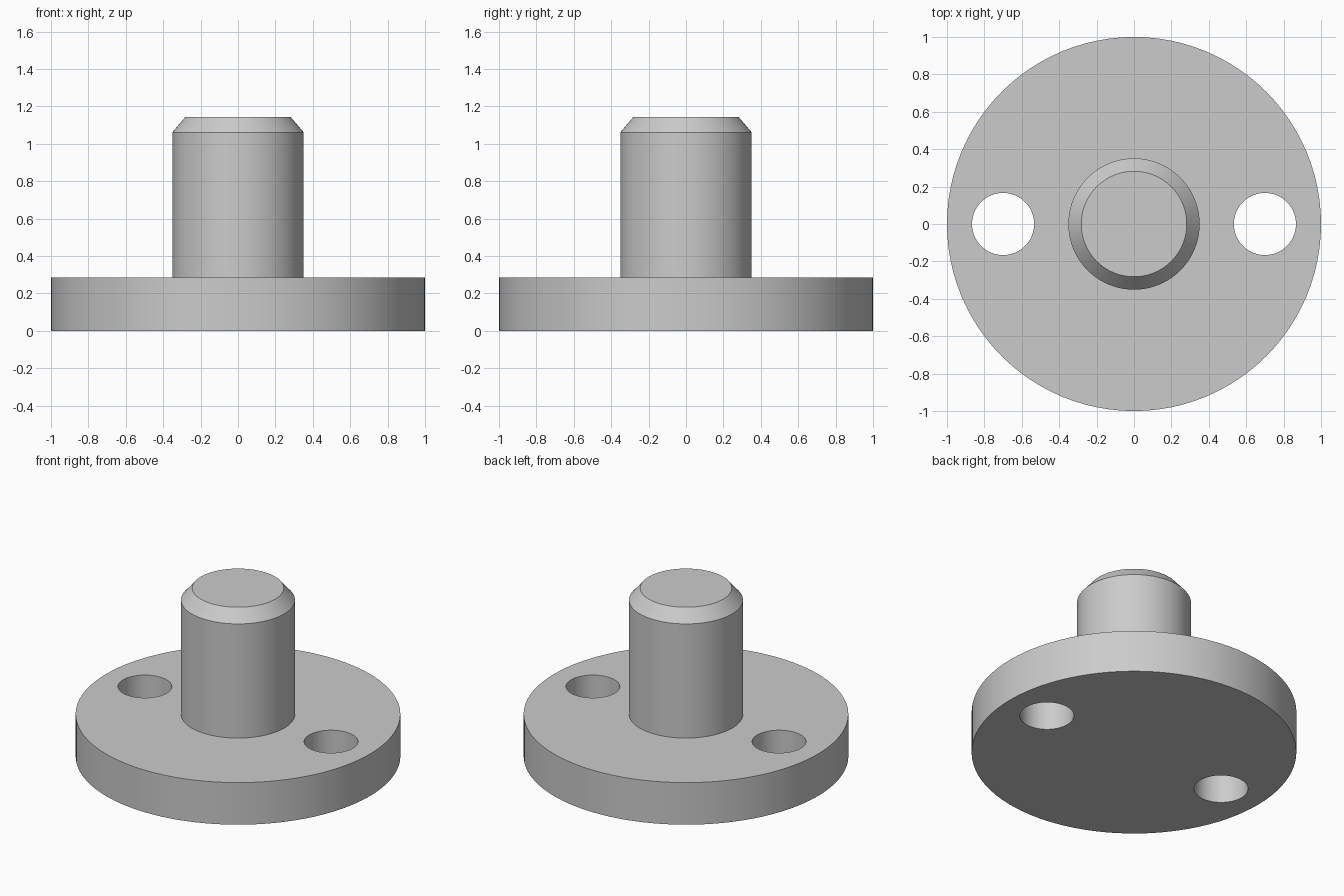
import bpy
import bmesh
from math import tau, radians
from mathutils import Vector

cube = bpy.data.objects.get("Cube")
if cube:
    bpy.data.objects.remove(cube, do_unlink=True)

SEGMENTS = 96
FLANGE_R, FLANGE_H = 1.0, 0.286
PIN_R, PIN_TOP_R = 0.351, 0.282
SHOULDER_Z, TOP_Z = 1.062, 1.143
HOLE_R, HOLE_X = 0.166, 0.70

# Plain grey metal
grey = bpy.data.materials.new("grey metal")
grey.use_nodes = True
colour = (0.6, 0.6, 0.6, 1.0)
grey.diffuse_color = colour
grey.node_tree.nodes["Principled BSDF"].inputs["Base Color"].default_value = colour


def lathe(name, profile):
    """Revolve (radius, height) points about z and cap both ends."""
    bm = bmesh.new()
    verts = [bm.verts.new((r, 0, z)) for r, z in profile]
    edges = [bm.edges.new(pair) for pair in zip(verts, verts[1:])]
    bmesh.ops.spin(bm, geom=verts + edges, cent=Vector(), axis=(0, 0, 1),
                   angle=tau, steps=SEGMENTS)
    bmesh.ops.remove_doubles(bm, verts=bm.verts, dist=0.0001)
    bmesh.ops.holes_fill(bm, edges=bm.edges, sides=0)
    bmesh.ops.recalc_face_normals(bm, faces=bm.faces)
    mesh = bpy.data.meshes.new(name)
    bm.to_mesh(mesh)
    bm.free()
    mesh.materials.append(grey)
    obj = bpy.data.objects.new(name, mesh)
    bpy.context.collection.objects.link(obj)
    return obj


# Round flange and chamfered pin, turned as one piece
body = lathe("flanged_pin", [
    (FLANGE_R, 0), (FLANGE_R, FLANGE_H), (PIN_R, FLANGE_H),
    (PIN_R, SHOULDER_Z), (PIN_TOP_R, TOP_Z),
])

# Two through holes in the flange
bpy.context.view_layer.objects.active = body
for side, x in (("left", HOLE_X), ("right", -HOLE_X)):
    cutter = lathe(side + "_hole_cutter", [(HOLE_R, -0.1), (HOLE_R, FLANGE_H + 0.1)])
    cutter.location.x = x
    cutter.hide_render = True
    cut = body.modifiers.new(side + " hole", 'BOOLEAN')
    cut.operation = 'DIFFERENCE'
    cut.solver = 'EXACT'
    cut.object = cutter
    bpy.context.view_layer.update()
    bpy.ops.object.modifier_apply(modifier=cut.name)
    bpy.data.objects.remove(cutter, do_unlink=True)

# Smooth walls with crisp rims
bpy.ops.object.select_all(action='DESELECT')
body.select_set(True)
bpy.ops.object.shade_smooth_by_angle(angle=radians(30))
